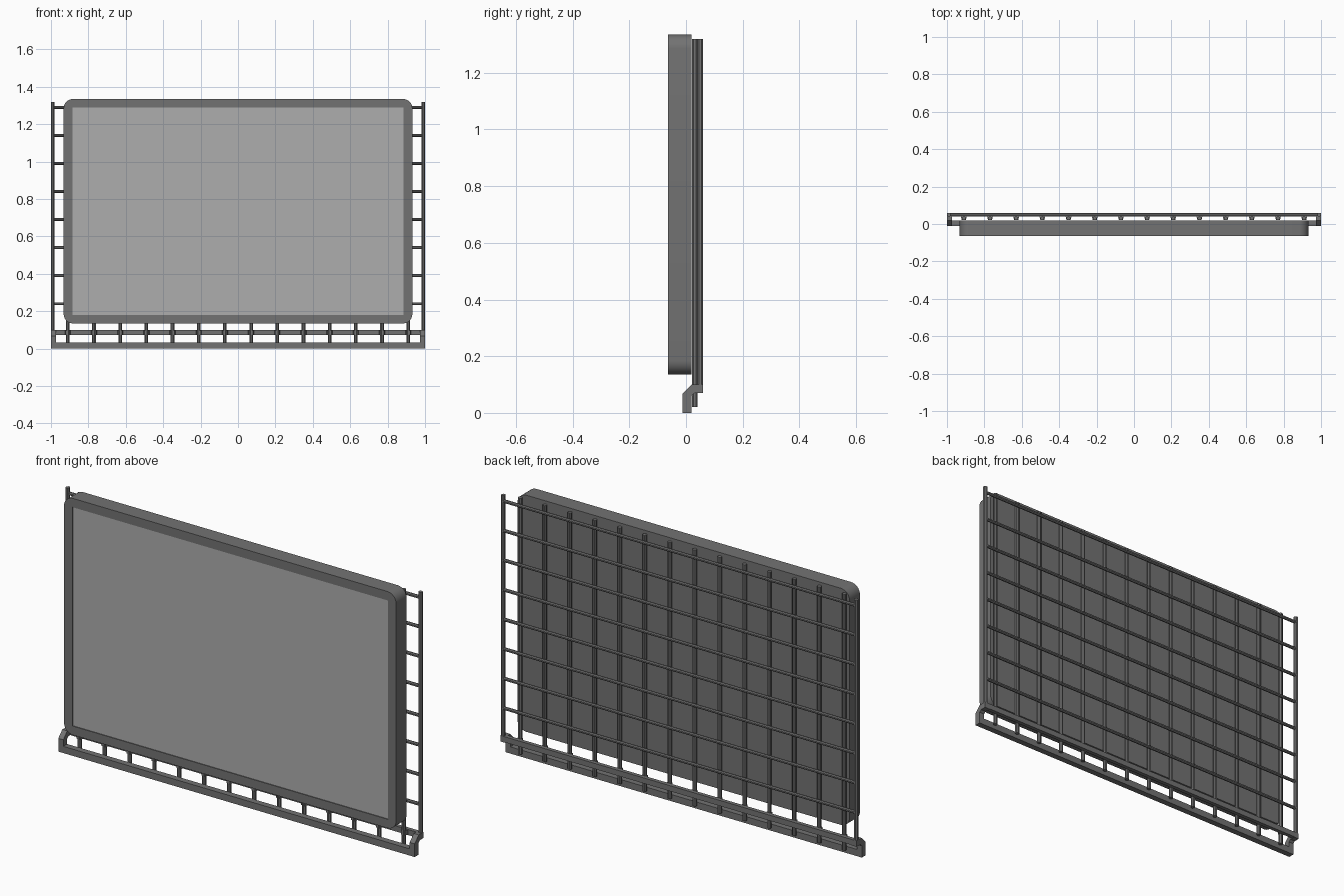
import bpy, bmesh, math
from mathutils import Vector

if "Cube" in bpy.data.objects:
    bpy.data.objects.remove(bpy.data.objects["Cube"])


def material(name, v):
    m = bpy.data.materials.new(name)
    m.diffuse_color = (v, v, v, 1)
    m.use_nodes = True
    m.node_tree.nodes["Principled BSDF"].inputs["Base Color"].default_value = m.diffuse_color
    return m


DARK = material("dark_grey", 0.17)
LIGHT = material("screen_grey", 0.42)


def finish(name, bm, mat=DARK):
    bmesh.ops.recalc_face_normals(bm, faces=bm.faces)
    me = bpy.data.meshes.new(name)
    bm.to_mesh(me)
    bm.free()
    ob = bpy.data.objects.new(name, me)
    bpy.context.collection.objects.link(ob)
    me.materials.append(mat)
    return ob


def box(name, lo, hi, mat=DARK):
    bm = bmesh.new()
    bmesh.ops.create_cube(bm, size=1)
    for v in bm.verts:
        v.co = Vector([(lo[i] + hi[i]) / 2 + v.co[i] * (hi[i] - lo[i]) for i in range(3)])
    return finish(name, bm, mat)


def prism(name, pts, vec, mat=DARK):
    bm = bmesh.new()
    face = bm.faces.new([bm.verts.new(p) for p in pts])
    new = bmesh.ops.extrude_face_region(bm, geom=[face])["geom"]
    bmesh.ops.translate(bm, vec=vec, verts=[g for g in new if isinstance(g, bmesh.types.BMVert)])
    return finish(name, bm, mat)


def octagon(r):
    return [(r * math.cos(a), r * math.sin(a))
            for a in [math.pi / 8 + i * math.pi / 4 for i in range(8)]]


# Display housing: rounded slab with a shallow screen pocket
W, Z0, Z1, R = 0.932, 0.135, 1.335, 0.05
outline = []
for cx, cz, start in [(W - R, Z1 - R, 0), (R - W, Z1 - R, 90), (R - W, Z0 + R, 180), (W - R, Z0 + R, 270)]:
    for i in range(9):
        a = math.radians(start + i * 90 / 8)
        outline.append((cx + R * math.cos(a), -0.063, cz + R * math.sin(a)))
housing = prism("display_housing", outline, (0, 0.083, 0))
cutter = box("pocket_cutter", (-0.885, -0.1, 0.18), (0.885, -0.057, 1.29))
cutter.hide_render = True
mod = housing.modifiers.new("pocket", "BOOLEAN")
mod.object = cutter
mod.operation = "DIFFERENCE"
mod.solver = "EXACT"
bpy.context.view_layer.objects.active = housing
housing.select_set(True)
bpy.ops.object.modifier_apply(modifier=mod.name)
bpy.data.objects.remove(cutter)
bpy.ops.object.shade_smooth_by_angle()

# Screen glass inside the pocket
box("screen", (-0.885, -0.059, 0.18), (0.885, -0.055, 1.29), LIGHT)

# Lower rails
box("bottom_rail", (-1, -0.012, 0), (1, 0.019, 0.034))
box("middle_rail", (-0.99, 0.04, 0.072), (0.99, 0.06, 0.1))

# Cranked end brackets and end posts
crank = [(-0.012, 0), (0.019, 0), (0.019, 0.06), (0.03, 0.07),
         (0.06, 0.07), (0.06, 0.1), (0.02, 0.1), (-0.012, 0.067)]
for s, side in ((-1, "left"), (1, "right")):
    prism("end_bracket_" + side, [(s, y, z) for y, z in crank], (-0.028 * s, 0, 0))
    prism("end_post_" + side, [(s * 0.99 + x, 0.05 + y, 0.09) for x, y in octagon(0.0108)], (0, 0, 1.23))

# Horizontal grid rails
for i in range(8):
    z = 0.24 + 0.15 * i
    prism(f"cross_rail_{i + 1}", [(-0.99, 0.052 + y, z + h) for y, h in octagon(0.0085)], (1.98, 0, 0))

# Vertical grid bars with wedge clips on the middle rail
for i in range(14):
    x = -0.91 + 0.14 * i
    prism(f"grid_bar_{i + 1}", [(x + a, 0.0305 + b, 0.02) for a, b in octagon(0.0105)], (0, 0, 1.3))
    prism(f"rail_clip_{i + 1}", [(x - 0.011, 0.022, 0.074), (x + 0.011, 0.022, 0.074),
                                 (x + 0.017, 0.046, 0.074), (x - 0.017, 0.046, 0.074)], (0, 0, 0.024))
